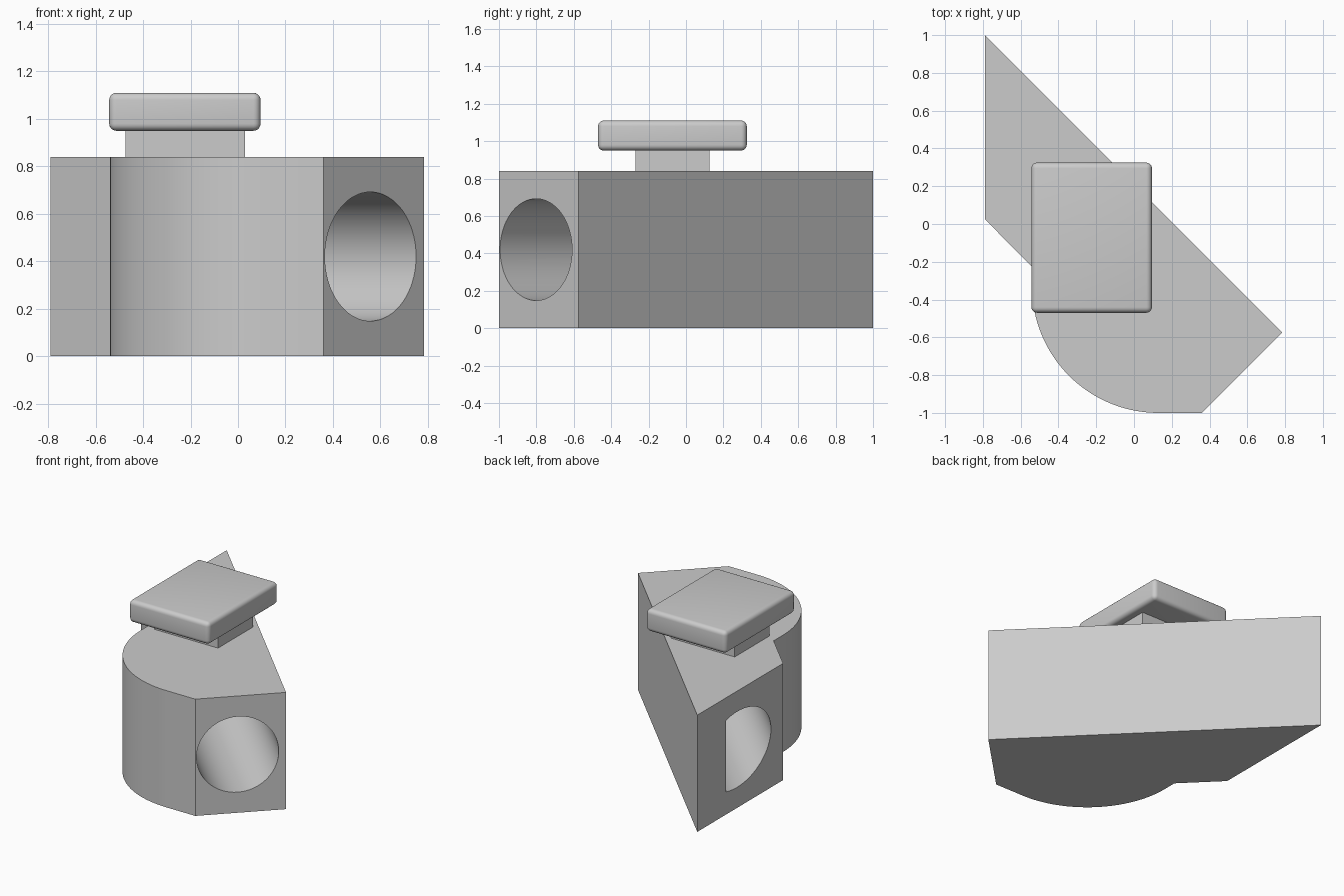
import bpy, bmesh, math
from mathutils import Vector

cube = bpy.data.objects.get("Cube")
if cube:
    bpy.data.objects.remove(cube, do_unlink=True)

grey = bpy.data.materials.new("plain_grey")
grey.use_nodes = True
colour = (0.6, 0.6, 0.6, 1)
grey.diffuse_color = colour
grey.node_tree.nodes["Principled BSDF"].inputs["Base Color"].default_value = colour

BODY_TOP = 0.84


def make_object(name, bm):
    bmesh.ops.recalc_face_normals(bm, faces=bm.faces)
    mesh = bpy.data.meshes.new(name)
    bm.to_mesh(mesh)
    bm.free()
    mesh.materials.append(grey)
    ob = bpy.data.objects.new(name, mesh)
    bpy.context.collection.objects.link(ob)
    return ob


def select_only(ob):
    bpy.ops.object.select_all(action="DESELECT")
    ob.select_set(True)
    bpy.context.view_layer.objects.active = ob


def box(name, low, high):
    bm = bmesh.new()
    bmesh.ops.create_cube(bm, size=1)
    low, high = Vector(low), Vector(high)
    bmesh.ops.scale(bm, vec=high - low, verts=bm.verts)
    bmesh.ops.translate(bm, vec=(low + high) / 2, verts=bm.verts)
    return make_object(name, bm)


# Body: slanted bar with a rounded front corner, extruded upward
cx, cy, radius, steps = 0.13, -0.33, 0.67, 32
outline = [(-0.79, 1.0), (-0.79, 0.025), (-0.54, -0.225)]
for i in range(steps + 1):
    a = math.pi + i / steps * math.pi / 2
    outline.append((cx + radius * math.cos(a), cy + radius * math.sin(a)))
outline += [(0.36, -1.0), (0.785, -0.575)]
bm = bmesh.new()
base = bm.faces.new([bm.verts.new((x, y, 0)) for x, y in outline])
top = bmesh.ops.extrude_face_region(bm, geom=[base], use_keep_orig=True)["geom"]
bmesh.ops.translate(bm, vec=(0, 0, BODY_TOP),
                    verts=[v for v in top if isinstance(v, bmesh.types.BMVert)])
body = make_object("body", bm)

# Bore: round tunnel along the whole slanted bar
bm = bmesh.new()
bmesh.ops.create_cone(bm, cap_ends=True, segments=64, radius1=0.272,
                      radius2=0.272, depth=4)
cutter = make_object("bore_cutter", bm)
cutter.rotation_euler = Vector((-1, 1, 0)).to_track_quat("Z", "Y").to_euler()
cutter.location = (0.56, -0.803, 0.42)
cutter.hide_render = True

cut = body.modifiers.new("bore", "BOOLEAN")
cut.operation = "DIFFERENCE"
cut.solver = "EXACT"
cut.object = cutter
select_only(body)
bpy.ops.object.modifier_apply(modifier=cut.name)
bpy.data.objects.remove(cutter, do_unlink=True)
bpy.ops.object.shade_smooth_by_angle(angle=math.radians(30))

# Neck and rounded cap on top
box("neck", (-0.475, -0.27, BODY_TOP), (0.03, 0.125, 0.96))
cap = box("cap", (-0.543, -0.47, 0.95), (0.095, 0.325, 1.11))
bevel = cap.modifiers.new("rounding", "BEVEL")
bevel.width = 0.03
bevel.segments = 5
select_only(cap)
bpy.ops.object.modifier_apply(modifier=bevel.name)
bpy.ops.object.shade_smooth_by_angle(angle=math.radians(30))
